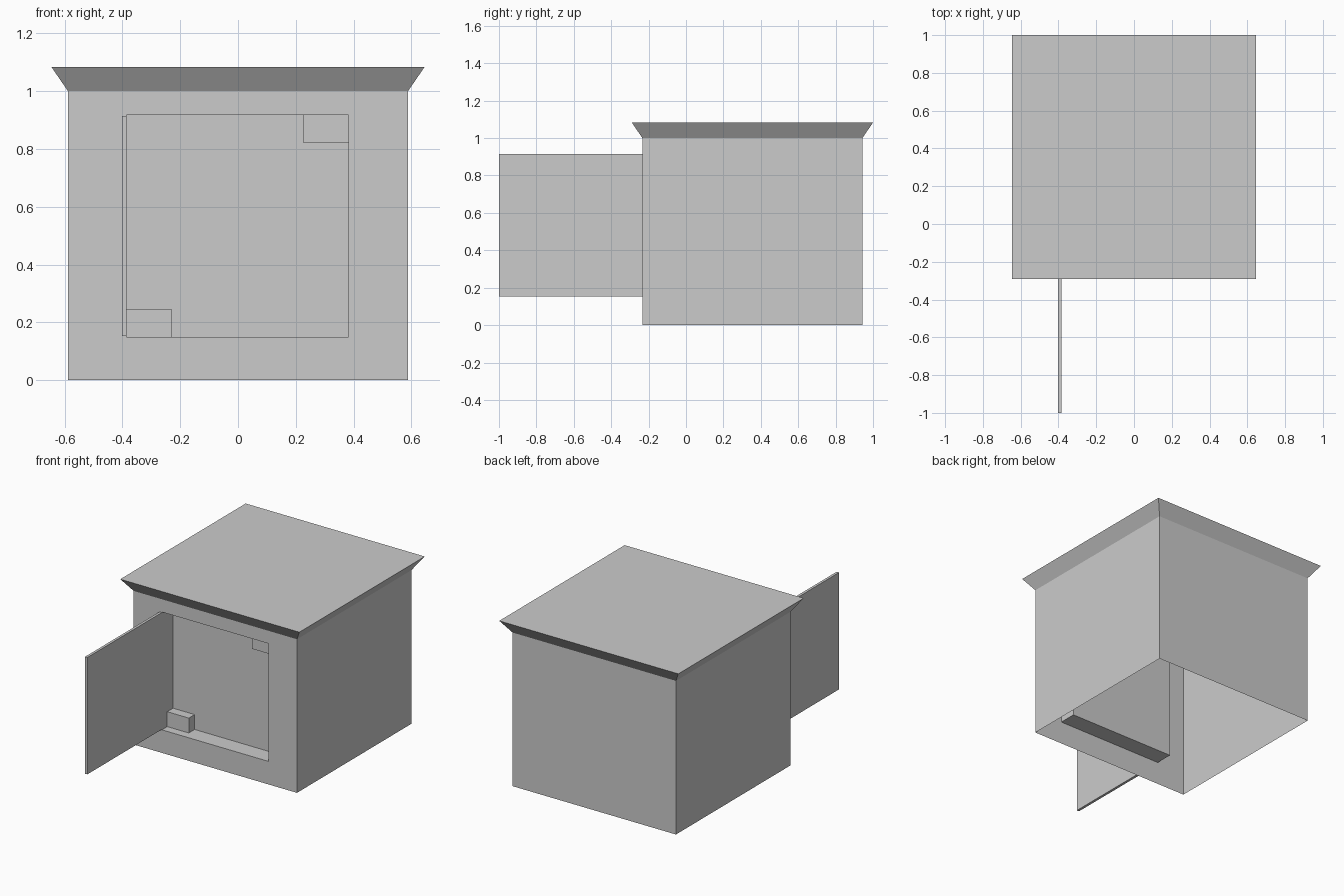
import bpy, bmesh

if "Cube" in bpy.data.objects:
    bpy.data.objects.remove(bpy.data.objects["Cube"])

CY, HALF, ROOF = 0.355, 0.588, 0.645       # centre depth, body and roof half widths
FRONT = CY - HALF
PANEL_Y, STOP_Y = FRONT + 0.115, FRONT + 0.055
X0, X1, Z0, Z1 = -0.385, 0.382, 0.15, 0.917  # door opening


def finish(name, bm, recalc=False):
    if recalc:
        bmesh.ops.recalc_face_normals(bm, faces=bm.faces)
    mesh = bpy.data.meshes.new(name)
    bm.to_mesh(mesh)
    bm.free()
    obj = bpy.data.objects.new(name, mesh)
    bpy.context.collection.objects.link(obj)
    return obj


def box(name, lo, hi):
    bm = bmesh.new()
    bmesh.ops.create_cube(bm, size=1)
    for v in bm.verts:
        v.co = [lo[i] if v.co[i] < 0 else hi[i] for i in range(3)]
    return finish(name, bm)


def bridge(bm, a, b, skip=()):
    for i in range(4):
        if i not in skip:
            j = (i + 1) % 4
            bm.faces.new((a[i], a[j], b[j], b[i]))


def square(bm, h, z):
    return [bm.verts.new((x * h, CY + y * h, z))
            for x, y in ((-1, -1), (1, -1), (1, 1), (-1, 1))]


def opening(bm, y):
    return [bm.verts.new((x, y, z))
            for x, z in ((X0, Z0), (X1, Z0), (X1, Z1), (X0, Z1))]


# Hollow body, open underneath, with a recessed doorway in the front wall
bm = bmesh.new()
base, eave = square(bm, HALF, 0), square(bm, HALF, 1)
bridge(bm, base, eave, skip=(0,))
outer, inner = opening(bm, FRONT), opening(bm, PANEL_Y)
bridge(bm, [base[0], base[1], eave[1], eave[0]], outer)
bridge(bm, outer, inner)
bm.faces.new(inner)

# Flared roof growing out of the wall tops
rim = square(bm, ROOF, 1.083)
bridge(bm, eave, rim)
bm.faces.new(rim)
finish("body_and_roof", bm)

# Corner stops against the recessed panel
W, H = 0.155, 0.097
box("lower_stop", (X0, STOP_Y, Z0), (X0 + W, PANEL_Y, Z0 + H))
box("upper_stop", (X1 - W, STOP_Y, Z1 - H), (X1, PANEL_Y, Z1))

# Door swung fully open
box("door", (X0 - 0.017, -1, Z0 + 0.003), (X0, FRONT, Z1 - 0.003))
